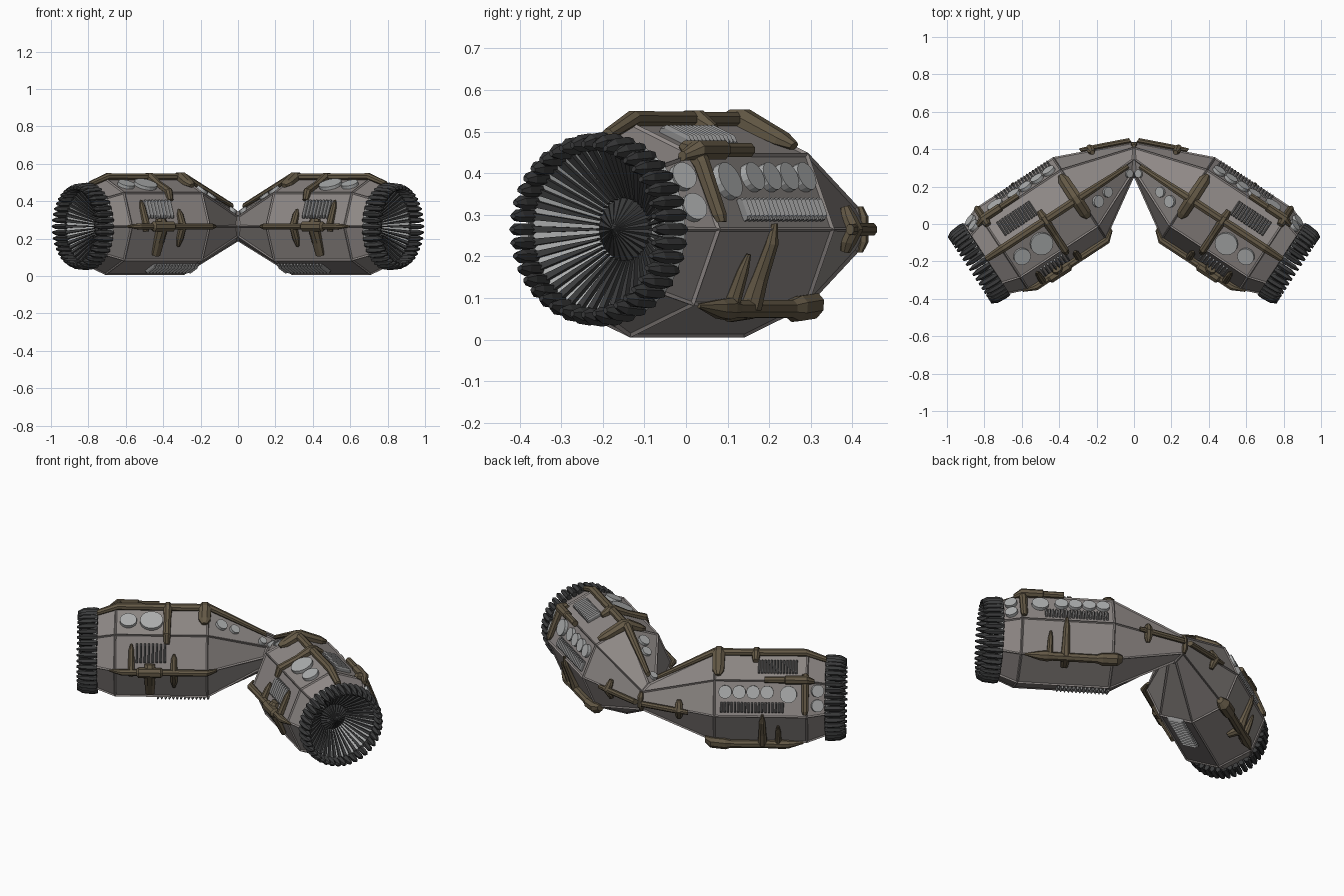
import bpy, bmesh, math
from mathutils import Vector, Matrix

# Arm frame: local x runs out along the arm, y outward (back), z up
ANG = math.atan2(-0.549, 0.836)
M = Matrix.Translation((0.29, 0.14, 0.265)) @ Matrix.Rotation(ANG, 4, 'Z')
R = 0.26


def material(name, col):
    m = bpy.data.materials.new(name)
    m.diffuse_color = (*col, 1)
    return m


HULL = material("hull_grey", (0.27, 0.245, 0.235))
BROWN = material("bronze_brown", (0.125, 0.098, 0.06))
DARK = material("dark_steel", (0.042, 0.043, 0.044))
LIGHT = material("light_grey", (0.42, 0.43, 0.43))
VENT = material("vent_grey", (0.25, 0.25, 0.25))


def rad(s, a):
    """Corner radius of the eight-sided hull at station s, angle a (degrees)."""
    if s < 0:
        return R + s * (0.51 - 0.11 * math.cos(math.radians(a)))
    return R - max(0, s - 0.5) * 0.40


def pos(s, a, off=0.0):
    """Point on the hull surface."""
    k = math.floor(a / 45) * 45 + 22.5
    r = rad(s, a) * math.cos(math.radians(22.5)) / math.cos(math.radians(a - k)) + off
    t = math.radians(a)
    return Vector((s, r * math.cos(t), r * math.sin(t)))


def radial(a):
    t = math.radians(a)
    return Vector((0, math.cos(t), math.sin(t)))


def tangent(a):
    return radial(a + 90)


def loft(bm, secs, n=8):
    """Skin sections of (centre, side vector, up vector), capped at the ends."""
    rings = []
    for c, sd, up in secs:
        rings.append([bm.verts.new(c + sd * math.cos(2 * math.pi * (i + .5) / n)
                                   + up * math.sin(2 * math.pi * (i + .5) / n)) for i in range(n)])
    for p, q in zip(rings, rings[1:]):
        for i in range(n):
            j = (i + 1) % n
            bm.faces.new((p[i], p[j], q[j], q[i]))
    bm.faces.new(rings[0])
    bm.faces.new(rings[-1])


def finish(bm, name, mat, fix=True):
    """Move to the world, mirror to the other arm."""
    if fix:
        bmesh.ops.recalc_face_normals(bm, faces=bm.faces)
    bm.transform(M)
    me = bpy.data.meshes.new(name)
    bm.to_mesh(me)
    bm.free()
    me.materials.append(mat)
    ob = bpy.data.objects.new(name, me)
    bpy.context.collection.objects.link(ob)
    ob.modifiers.new("mirror", 'MIRROR').use_axis[0] = True


# Hull: eight-sided arm with sunken panels, narrowing to the centre joint
bm = bmesh.new()
inv = M.inverted()
rings = [[bm.verts.new(inv @ Vector((0, 0.345 + 0.095 * math.cos(math.radians(a)),
                                     0.265 + 0.08 * math.sin(math.radians(a)))))
          for a in range(0, 360, 45)]]
for s in (0, 0.5, 0.61):
    rings.append([bm.verts.new(pos(s, a)) for a in range(0, 360, 45)])
for p, q in zip(rings, rings[1:]):
    for i in range(8):
        j = (i + 1) % 8
        bm.faces.new((p[i], q[i], q[j], p[j]))
bmesh.ops.recalc_face_normals(bm, faces=bm.faces)
bmesh.ops.inset_individual(bm, faces=bm.faces[:], thickness=0.011, depth=-0.006)
finish(bm, "hull", HULL, False)

# Intake funnel
bm = bmesh.new()
N = 40
prof = [(0.60, 0.225), (0.625, 0.212), (0.52, 0.075)]
rings = [[bm.verts.new(Vector((s, 0, 0)) + radial(i * 360 / N) * r) for i in range(N)] for s, r in prof]
for p, q in zip(rings, rings[1:]):
    for i in range(N):
        j = (i + 1) % N
        bm.faces.new((p[i], p[j], q[j], q[i]))
finish(bm, "intake_funnel", LIGHT, False)

# Intake teeth around the rim and blades running down the funnel
teeth, blades = bmesh.new(), bmesh.new()
for i in range(N):
    a = i * 360 / N
    u, t = radial(a), tangent(a)
    X = Vector((1, 0, 0))
    loft(teeth, [(X * s + u * r, t * w, u * h) for s, r, w, h in
                 ((0.595, 0.212, 0.014, 0.018), (0.62, 0.212, 0.017, 0.022),
                  (0.675, 0.209, 0.016, 0.020), (0.705, 0.205, 0.006, 0.008))], 6)
    loft(blades, [(X * s + u * r, t * w, X * 0.012) for s, r, w in
                  ((0.632, 0.205, 0.012), (0.58, 0.14, 0.008), (0.525, 0.075, 0.003))], 4)
finish(teeth, "intake_teeth", DARK)
finish(blades, "intake_blades", DARK)

# Ridged hub cone in the intake
bm = bmesh.new()
tip = bm.verts.new((0.575, 0, 0))
rim = [bm.verts.new(Vector((0.51, 0, 0)) + radial(i * 360 / 48) * (0.095 if i % 2 else 0.08)) for i in range(48)]
for i in range(48):
    bm.faces.new((rim[i], rim[(i + 1) % 48], tip))
finish(bm, "intake_hub", DARK, False)


# Round caps lying on the hull panels
def disc(bm, s, a, t, r):
    c = math.floor(a / 45) * 45 + 22.5
    p, u, tn = pos(s, c), radial(c), tangent(c)
    d = (pos(s + 0.005, c) - pos(s - 0.005, c)).normalized()
    up = d.cross(tn)
    p = p + tn * t
    loft(bm, [(p + up * h, d * r * k, tn * r * k) for h, k in
              ((-0.012, 1), (0.014, 1), (0.014, 0.93), (0.026, 0.88), (0.032, 0.7))], 16)


bm = bmesh.new()
for s, a, t, r in ((0.43, 112, 0, 0.046), (0.305, 112, 0, 0.062),
                   (-0.07, 112, -0.01, 0.032), (-0.14, 112, -0.01, 0.028), (-0.29, 112, 0, 0.022),
                   (0.06, 22, 0.035, 0.036), (0.135, 22, 0.035, 0.036), (0.21, 22, 0.035, 0.036),
                   (0.285, 22, 0.035, 0.036), (0.40, 22, 0.025, 0.046),
                   (0.555, 22, 0.045, 0.034), (0.555, 22, -0.035, 0.034)):
    disc(bm, s, a, t, r)
finish(bm, "round_caps", LIGHT)

# Ribbed vents: rows of thin ribs across the panels
bm = bmesh.new()
for s0, s1, a, t, w, n in ((0.24, 0.44, 67.5, 0, 0.045, 13), (0.04, 0.37, 22.5, -0.048, 0.028, 19),
                           (0.23, 0.38, 157.5, 0.0, 0.052, 8), (0.0, 0.27, 247.5, 0, 0.05, 14)):
    u, tn = radial(a), tangent(a)
    for i in range(n):
        s = s0 + (s1 - s0) * i / (n - 1)
        c = pos(s, a) + tn * t
        d = Vector((0.0065, 0, 0))
        loft(bm, [(c + tn * w * k, d, u * h) for k, h in
                  ((-1, 0.008), (-0.75, 0.018), (0.75, 0.018), (1, 0.008))], 6)
finish(bm, "ribbed_vents", VENT)

# Pipes along the hull corners: angle, then (station, lift, half width, half height)
bm = bmesh.new()
for a, pts in (
        (90, ((-0.31, 0.008, 0.014, 0.014), (-0.01, 0.008, 0.024, 0.02), (0.49, 0.006, 0.024, 0.02), (0.60, 0.006, 0.018, 0.016))),
        (180, ((-0.05, 0.005, 0.008, 0.01), (0.0, 0.01, 0.018, 0.02), (0.24, 0.01, 0.018, 0.02), (0.25, 0.014, 0.028, 0.028),
               (0.37, 0.014, 0.028, 0.028), (0.38, 0.01, 0.018, 0.02), (0.46, 0.01, 0.018, 0.02), (0.53, 0, 0.005, 0.006))),
        (45, ((0.27, 0.01, 0.018, 0.018), (0.38, 0.01, 0.018, 0.018), (0.385, 0.01, 0.024, 0.025), (0.50, 0.01, 0.024, 0.025), (0.54, 0.005, 0.012, 0.012))),
        (315, ((-0.05, 0.005, 0.02, 0.018), (-0.02, 0.01, 0.036, 0.03), (0.06, 0.01, 0.036, 0.03), (0.09, 0.01, 0.024, 0.022),
               (0.33, 0.01, 0.024, 0.022), (0.36, 0.01, 0.03, 0.026), (0.40, 0.01, 0.026, 0.022), (0.48, 0, 0.005, 0.006))),
        (0, ((-0.395, 0.006, 0.016, 0.016), (-0.23, 0.008, 0.017, 0.016), (-0.14, 0.008, 0.013, 0.012)))):
    loft(bm, [(pos(s, a, o), tangent(a) * w, radial(a) * h) for s, o, w, h in pts])
finish(bm, "corner_pipes", BROWN)

# Straps wrapped around the hull: station, then (angle, half width, half height)
bm = bmesh.new()
for s, pts in (
        (0.02, ((52, 0.015, 0.012), (60, 0.034, 0.022), (86, 0.036, 0.034), (94, 0.036, 0.034), (110, 0.034, 0.022), (117, 0.015, 0.012))),
        (0.22, ((76, 0.016, 0.014), (86, 0.024, 0.032), (94, 0.024, 0.032), (112, 0.02, 0.018), (135, 0.022, 0.024), (146, 0.016, 0.014))),
        (0.41, ((146, 0.006, 0.006), (154, 0.016, 0.016), (176, 0.019, 0.024), (186, 0.014, 0.014))),
        (0.18, ((158, 0.006, 0.006), (165, 0.018, 0.016), (180, 0.02, 0.026), (195, 0.02, 0.018), (206, 0.008, 0.008))),
        (0.31, ((171, 0.03, 0.02), (178, 0.033, 0.034), (184, 0.033, 0.034), (200, 0.03, 0.022), (217, 0.026, 0.016))),
        (0.49, ((4, 0.014, 0.012), (8, 0.02, 0.018), (38, 0.022, 0.022), (48, 0.024, 0.03), (54, 0.018, 0.014))),
        (0.26, ((300, 0.02, 0.012), (312, 0.026, 0.032), (318, 0.026, 0.032), (332, 0.022, 0.02), (352, 0.018, 0.016), (363, 0.007, 0.008))),
        (0.345, ((310, 0.014, 0.012), (320, 0.018, 0.022), (336, 0.015, 0.014), (346, 0.006, 0.006))),
        (-0.19, ((-18, 0.012, 0.012), (-10, 0.022, 0.018), (0, 0.022, 0.026), (10, 0.022, 0.018), (18, 0.012, 0.012)))):
    loft(bm, [(pos(s, a, 0.004), Vector((w, 0, 0)), radial(a) * h) for a, w, h in pts])
finish(bm, "straps", BROWN)

# Centre joint clasp on the outside of the bend
bm = bmesh.new()
c = inv @ Vector((0, 0.437, 0.265))
X = (inv.to_3x3() @ Vector((0.018, 0, 0)))
Y = (inv.to_3x3() @ Vector((0, 0.012, 0)))
loft(bm, [(c + Vector((0, 0, z)) - Y * abs(z) * 28, X * k, Y * k) for z, k in
          ((-0.055, 0.6), (-0.03, 1), (0.03, 1), (0.055, 0.6))], 6)
finish(bm, "joint_clasp", BROWN)
